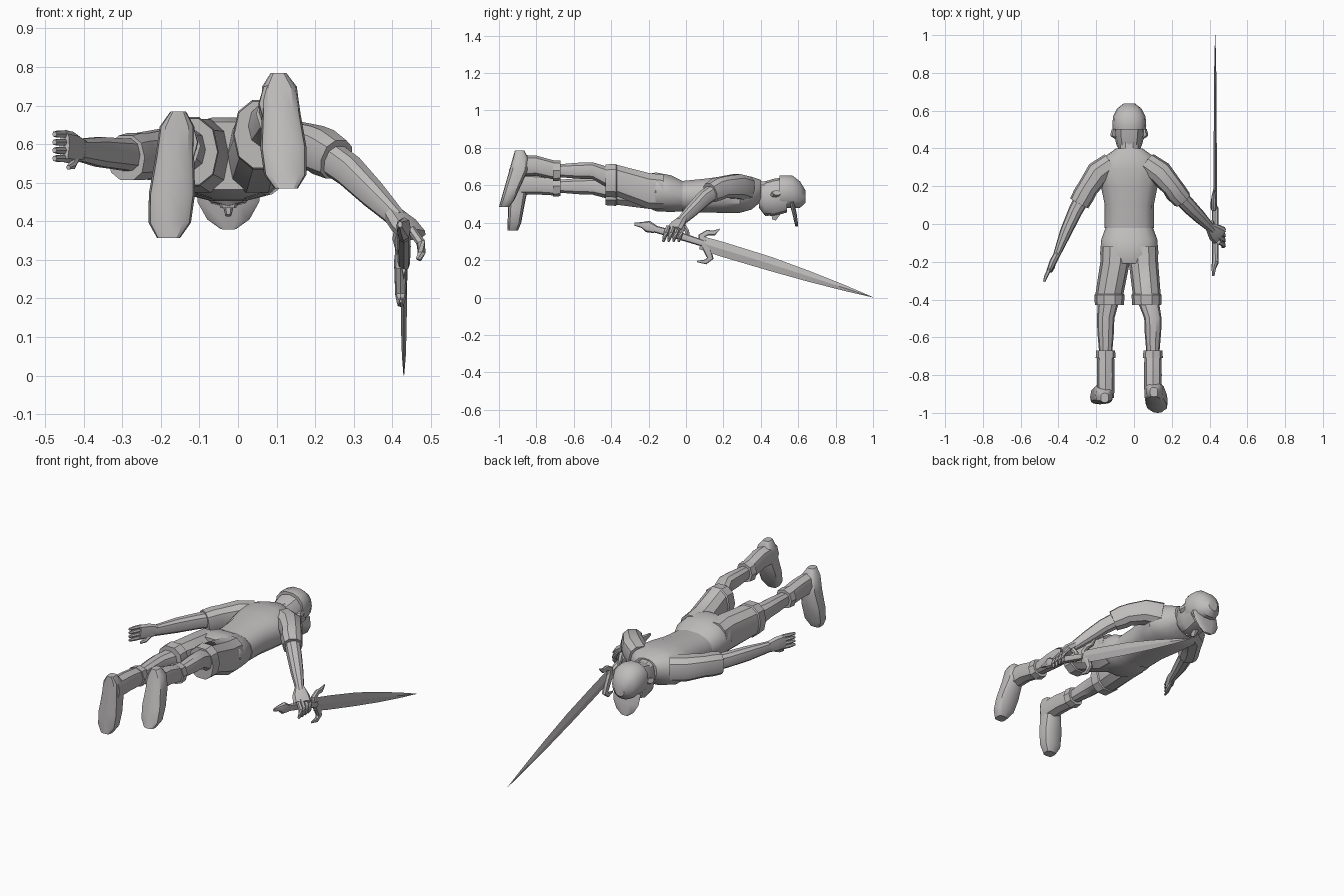
import bpy, bmesh, math
from mathutils import Vector

cube = bpy.data.objects.get("Cube")
if cube:
    bpy.data.objects.remove(cube)

grey = bpy.data.materials.new("warm grey")
grey.use_nodes = True
colour = (.52, .5, .5, 1)
grey.diffuse_color = colour
grey.node_tree.nodes["Principled BSDF"].inputs["Base Color"].default_value = colour

UP, FORWARD = Vector((0, 0, 1)), Vector((0, 1, 0))


def loft(name, rings, sides=10, power=.85, reference=UP, axis=None, smooth_angle=35):
    """Skin rings of (x, y, z, half width, half height) set square to their path."""
    bm = bmesh.new()
    centres = [Vector(ring[:3]) for ring in rings]
    last = len(rings) - 1
    loops = []
    for i, (centre, ring) in enumerate(zip(centres, rings)):
        tangent = axis or (centres[min(i + 1, last)] - centres[max(i - 1, 0)])
        across = tangent.cross(reference).normalized()
        upright = across.cross(tangent).normalized()
        loop = []
        for k in range(sides):
            angle = math.tau * k / sides
            c, s = math.cos(angle), math.sin(angle)
            c = math.copysign(abs(c) ** power, c)
            s = math.copysign(abs(s) ** power, s)
            loop.append(bm.verts.new(centre + across * c * ring[3] + upright * s * ring[4]))
        loops.append(loop)
    for lower, upper in zip(loops, loops[1:]):
        for k in range(sides):
            n = (k + 1) % sides
            bm.faces.new((lower[k], lower[n], upper[n], upper[k]))
    bm.faces.new(loops[0])
    bm.faces.new(loops[-1])
    bmesh.ops.recalc_face_normals(bm, faces=bm.faces)
    mesh = bpy.data.meshes.new(name)
    bm.to_mesh(mesh)
    bm.free()
    mesh.materials.append(grey)
    mesh.shade_smooth()
    mesh.set_sharp_from_angle(angle=math.radians(smooth_angle))
    obj = bpy.data.objects.new(name, mesh)
    bpy.context.collection.objects.link(obj)
    return obj


def along_body(name, x, rings, **options):
    """Loft along the body from rings of (y, z, half width, half height)."""
    return loft(name, [(x, *ring) for ring in rings], axis=FORWARD, **options)


MID = -.025

# Shirt, neck and hips
along_body("shirt", MID, [
    (-.02, .54, .13, .085), (.1, .545, .13, .092), (.2, .55, .15, .1),
    (.29, .553, .17, .102), (.35, .558, .14, .09), (.4, .57, .07, .06)], sides=14)
along_body("neck", MID, [(.35, .57, .06, .06), (.44, .56, .055, .06)])
along_body("shorts_seat", MID, [
    (-.01, .54, .122, .08), (-.08, .555, .148, .1), (-.16, .565, .155, .106),
    (-.21, .57, .12, .09)], sides=14)

# Head, facing down, with cap
along_body("head", MID, [
    (.39, .545, .055, .065), (.42, .53, .068, .09), (.47, .535, .08, .1),
    (.54, .55, .083, .095)], sides=12)
along_body("cap", MID, [
    (.5, .565, .087, .088), (.52, .565, .09, .09), (.57, .565, .086, .088),
    (.61, .55, .066, .072), (.638, .54, .03, .035)], sides=14)
loft("cap_brim", [
    (MID, .565, .51, .084, .014), (MID, .58, .45, .08, .012),
    (MID, .588, .405, .055, .01), (MID, .592, .38, .02, .007)], reference=FORWARD)
loft("nose", [(MID, .48, .45, .016, .028), (MID, .47, .415, .008, .012)],
     sides=6, reference=FORWARD)
loft("mouth", [(MID, .432, .46, .03, .014), (MID, .432, .435, .02, .008)],
     sides=8, reference=FORWARD)
for side, sign in (("left", 1), ("right", -1)):
    loft(side + "_ear", [
        (MID + sign * .07, .48, .55, .03, .018),
        (MID + sign * .092, .485, .56, .022, .014)], sides=8)


def leg(side, x, hem_x, shin_x, hem_z, shin_z, boot_z):
    """Shorts leg, bare shin and boot shaft."""
    loft(side + "_shorts_leg", [
        (x, -.12, .565, .075, .095), (x, -.2, .57, .078, .1),
        (hem_x, -.37, hem_z, .074, .088), (hem_x, -.375, hem_z, .08, .094),
        (hem_x, -.43, hem_z, .077, .09)], axis=FORWARD)
    loft(side + "_shin", [
        (hem_x, -.38, hem_z, .06, .065), (shin_x, -.5, shin_z, .046, .047),
        (shin_x, -.57, shin_z, .044, .045), (shin_x, -.69, shin_z, .034, .035)],
        axis=FORWARD)
    loft(side + "_boot_cuff", [
        (shin_x, -.67, shin_z, .05, .053), (shin_x, -.71, shin_z, .053, .056)],
        axis=FORWARD, sides=8)
    loft(side + "_boot_shaft", [
        (shin_x, -.69, shin_z, .045, .05), (shin_x, -.8, boot_z, .047, .054),
        (shin_x, -.92, boot_z, .045, .058)], axis=FORWARD, sides=8)


def foot(side, heel_x, toe_x, heel_y, toe_y, heel_z, toe_z):
    """Boot foot from heel to toe, with its sole on a straight slant."""
    rings = []
    for t, width, depth in ((0, .02, .025), (.12, .045, .04), (.35, .05, .05),
                            (.65, .06, .042), (.88, .055, .036), (1, .03, .028)):
        rings.append((heel_x + (toe_x - heel_x) * t,
                      heel_y + (toe_y - heel_y) * t + depth,
                      heel_z + (toe_z - heel_z) * t, width, depth))
    loft(side + "_boot_foot", rings, sides=12, power=.6, reference=FORWARD, axis=-UP)


leg("left", .05, .067, .1, .625, .678, .705)
foot("left", .105, .125, -.915, -1, .785, .485)
leg("right", -.1, -.13, -.15, .58, .595, .605)
foot("right", -.155, -.18, -.945, -.955, .685, .357)

# Right arm, stretched out beside the body
loft("right_sleeve", [
    (-.12, .32, .57, .06, .07), (-.19, .27, .572, .066, .07),
    (-.245, .19, .57, .056, .062), (-.265, .155, .568, .058, .064),
    (-.29, .11, .565, .055, .06)])
loft("right_forearm", [
    (-.26, .16, .57, .042, .045), (-.31, .07, .575, .038, .042),
    (-.36, -.04, .58, .032, .04), (-.412, -.17, .585, .018, .03)])
loft("right_palm", [
    (-.405, -.155, .585, .018, .03), (-.428, -.2, .59, .019, .042),
    (-.45, -.25, .595, .014, .042)], sides=8)
for i, name in enumerate(("index", "middle", "ring", "little")):
    z = .563 + i * .021
    loft("right_" + name + "_finger", [
        (-.446, -.235, z, .01, .01), (-.465, -.275, z, .01, .01),
        (-.476, -.305, z, .006, .007)], sides=6)
loft("right_thumb", [
    (-.42, -.18, .57, .013, .014), (-.43, -.23, .545, .011, .011),
    (-.44, -.255, .54, .006, .006)], sides=6)

# Left arm, reaching down to the sword
loft("left_sleeve", [
    (.07, .32, .58, .06, .07), (.14, .27, .595, .066, .068),
    (.2, .2, .59, .056, .06), (.22, .17, .58, .058, .062),
    (.255, .13, .56, .052, .055)])
loft("left_forearm", [
    (.22, .17, .58, .042, .044), (.29, .095, .53, .04, .042),
    (.35, .035, .47, .034, .036), (.415, -.03, .405, .021, .025)])
loft("left_palm", [
    (.4, -.015, .42, .025, .024), (.43, -.045, .39, .046, .024),
    (.455, -.065, .365, .05, .018)], sides=8)
for i, name in enumerate(("index", "middle", "ring", "little")):
    y = -.015 - i * .027
    loft("left_" + name + "_finger", [
        (.448, y, .38, .012, .011), (.474, y - .012, .345, .012, .011),
        (.476, y - .02, .318, .011, .01), (.468, y - .025, .3, .007, .007)], sides=6)
loft("left_thumb", [
    (.42, -.02, .39, .014, .014), (.412, .005, .355, .012, .012),
    (.415, .015, .325, .007, .007)], sides=6)

# Sword
SWORD_X = .43
loft("sword_blade", [
    (SWORD_X, .08, .293, .009, .036), (SWORD_X, .2, .256, .009, .039),
    (SWORD_X, .45, .18, .008, .037), (SWORD_X, .66, .112, .007, .028),
    (SWORD_X, .85, .05, .005, .015), (SWORD_X, 1, .001, .001, .001)],
    sides=4, power=1, smooth_angle=20)
loft("sword_grip", [
    (SWORD_X, -.2, .375, .016, .018), (SWORD_X, -.05, .335, .018, .021),
    (SWORD_X, .09, .29, .016, .018)], sides=8)
loft("sword_pommel", [
    (SWORD_X - .01, -.275, .392, .006, .008), (SWORD_X - .008, -.235, .388, .012, .016),
    (SWORD_X, -.205, .38, .018, .032), (SWORD_X, -.165, .365, .016, .022)], sides=8)
hooks = {
    "upper": [(.09, .28, .022), (.085, .33, .018), (.115, .347, .015),
              (.15, .345, .013), (.18, .365, .004)],
    "lower": [(.09, .3, .022), (.115, .25, .02), (.13, .21, .018),
              (.105, .19, .013), (.06, .193, .004)],
}
for name, path in hooks.items():
    loft("sword_guard_" + name + "_hook",
         [(SWORD_X - .008, y, z, r, r * .8) for y, z, r in path],
         sides=8, reference=Vector((1, 0, 0)))
